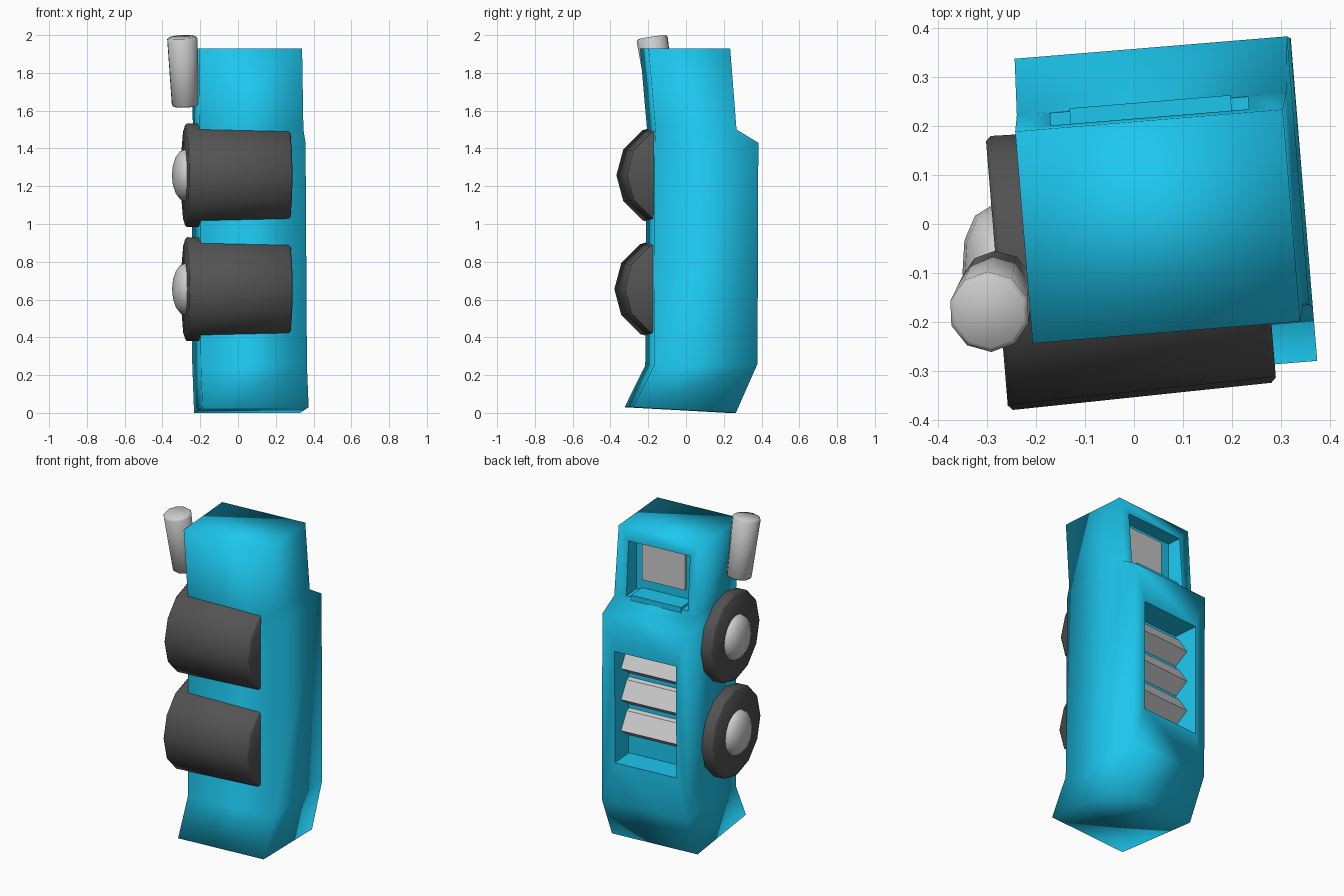
import bpy, bmesh, math
from mathutils import Matrix, Vector

if "Cube" in bpy.data.objects:
    bpy.data.objects.remove(bpy.data.objects["Cube"])

# whole model is turned slightly about z
PLACE = Matrix.Translation((0.048, 0, 0)) @ Matrix.Rotation(math.radians(4.7), 4, 'Z')


def material(name, rgb):
    m = bpy.data.materials.new(name)
    m.diffuse_color = (*rgb, 1)
    m.use_nodes = True
    m.node_tree.nodes["Principled BSDF"].inputs["Base Color"].default_value = m.diffuse_color
    return m


TEAL = material("teal", (0.012, 0.57, 0.86))
DARK = material("rubber", (0.085, 0.085, 0.085))


def finish(name, bm, mat=None, angle=None):
    bmesh.ops.recalc_face_normals(bm, faces=bm.faces[:])
    me = bpy.data.meshes.new(name)
    bm.to_mesh(me)
    bm.free()
    ob = bpy.data.objects.new(name, me)
    bpy.context.collection.objects.link(ob)
    ob.matrix_world = PLACE
    if mat:
        me.materials.append(mat)
    if angle:
        select(ob)
        bpy.ops.object.shade_smooth_by_angle(angle=math.radians(angle))
    return ob


def select(ob):
    bpy.ops.object.select_all(action='DESELECT')
    ob.select_set(True)
    bpy.context.view_layer.objects.active = ob


def loft(name, rings, mat=None, angle=None):
    """Skin a stack of closed rings and cap both ends."""
    bm = bmesh.new()
    vs = [[bm.verts.new(p) for p in r] for r in rings]
    n = len(rings[0])
    for a, b in zip(vs, vs[1:]):
        for i in range(n):
            j = (i + 1) % n
            bm.faces.new((a[i], a[j], b[j], b[i]))
    bm.faces.new(vs[0])
    bm.faces.new(vs[-1])
    return finish(name, bm, mat, angle)


def prism(name, x0, x1, section, mat=None):
    """Extrude a (y, z) section along x."""
    return loft(name, [[(x, y, z) for y, z in section] for x in (x0, x1)], mat)


def box(name, x0, x1, y0, y1, z0, z1, mat=None):
    return prism(name, x0, x1, [(y0, z0), (y1, z0), (y1, z1), (y0, z1)], mat)


def tube(name, a, b, ra, rb, sides, mat=None):
    """Tapered cylinder with softly shaded, slightly chamfered rims."""
    a, b = Vector(a), Vector(b)
    rot = (b - a).to_track_quat('Z', 'Y')
    d = (b - a).normalized() * 0.01

    def ring(c, r):
        turns = (2 * math.pi * i / sides for i in range(sides))
        return [c + rot @ Vector((r * math.cos(t), r * math.sin(t), 0)) for t in turns]
    return loft(name, [ring(a, ra - 0.01), ring(a + d, ra), ring(b - d, rb), ring(b, rb - 0.01)],
                mat, 100)


# body: front z, back z, front y, back y, centre x, half width
levels = [(0.03, 0.0, -0.305, 0.24, 0.02, 0.282),
          (0.25, 0.26, -0.195, 0.355, 0.02, 0.282),
          (1.43, 1.43, -0.19, 0.36, 0.016, 0.279),
          (1.50, 1.50, -0.185, 0.245, 0.008, 0.276),
          (1.93, 1.93, -0.222, 0.212, 0.0, 0.274)]
body = loft("truck_body", [[(c - w, yf, zf), (c + w, yf, zf), (c + w, yb, zb), (c - w, yb, zb)]
                           for zf, zb, yf, yb, c, w in levels], TEAL)

# window and grille recesses in the back
for cutter in (box("window_cutter", -0.2, 0.205, 0.13, 0.5, 1.515, 1.85),
               box("grille_cutter", -0.19, 0.215, 0.2, 0.5, 0.51, 1.21)):
    cutter.hide_render = True
    mod = body.modifiers.new("recess", 'BOOLEAN')
    mod.operation, mod.solver, mod.object = 'DIFFERENCE', 'EXACT', cutter
    bpy.context.view_layer.update()
    select(body)
    bpy.ops.object.modifier_apply(modifier=mod.name)
    bpy.data.objects.remove(cutter)

# soft body corners, crisp recess edges
me = body.data
for p in me.polygons:
    p.use_smooth = True
for e in me.edges:
    e.use_edge_sharp = all(abs(me.vertices[v].co.x) < 0.25 for v in e.vertices)

# window pane and sill
box("window_pane", -0.125, 0.158, 0.115, 0.15, 1.59, 1.82)
box("window_sill", -0.16, 0.17, 0.12, 0.25, 1.49, 1.53, TEAL)

# grille slats, sloping outwards and down inside the recess
for i in range(3):
    z = 1.175 - 0.195 * i
    prism(f"grille_slat_{i + 1}", -0.189, 0.213,
          [(0.195, z + 0.01), (0.225, z), (0.29, z - 0.1), (0.195, z - 0.165)])

# wheels and domed hubs
for i, (y, z) in enumerate(((-0.079, 0.655), (-0.068, 1.258))):
    tube(f"wheel_{i + 1}", (-0.335, y, z), (0.215, y, z), 0.275, 0.263, 12, DARK)
    bm = bmesh.new()
    bmesh.ops.create_uvsphere(bm, u_segments=12, v_segments=8, radius=1)
    bmesh.ops.transform(bm, verts=bm.verts[:], matrix=Matrix.Translation((-0.335, y, z))
                        @ Matrix.Diagonal((0.07, 0.133, 0.137, 1)))
    finish(f"wheel_hub_{i + 1}", bm, None, 60)

# exhaust stack beside the cab
tube("exhaust_stack", (-0.337, -0.098, 1.625), (-0.357, -0.152, 1.989), 0.073, 0.083, 10)
